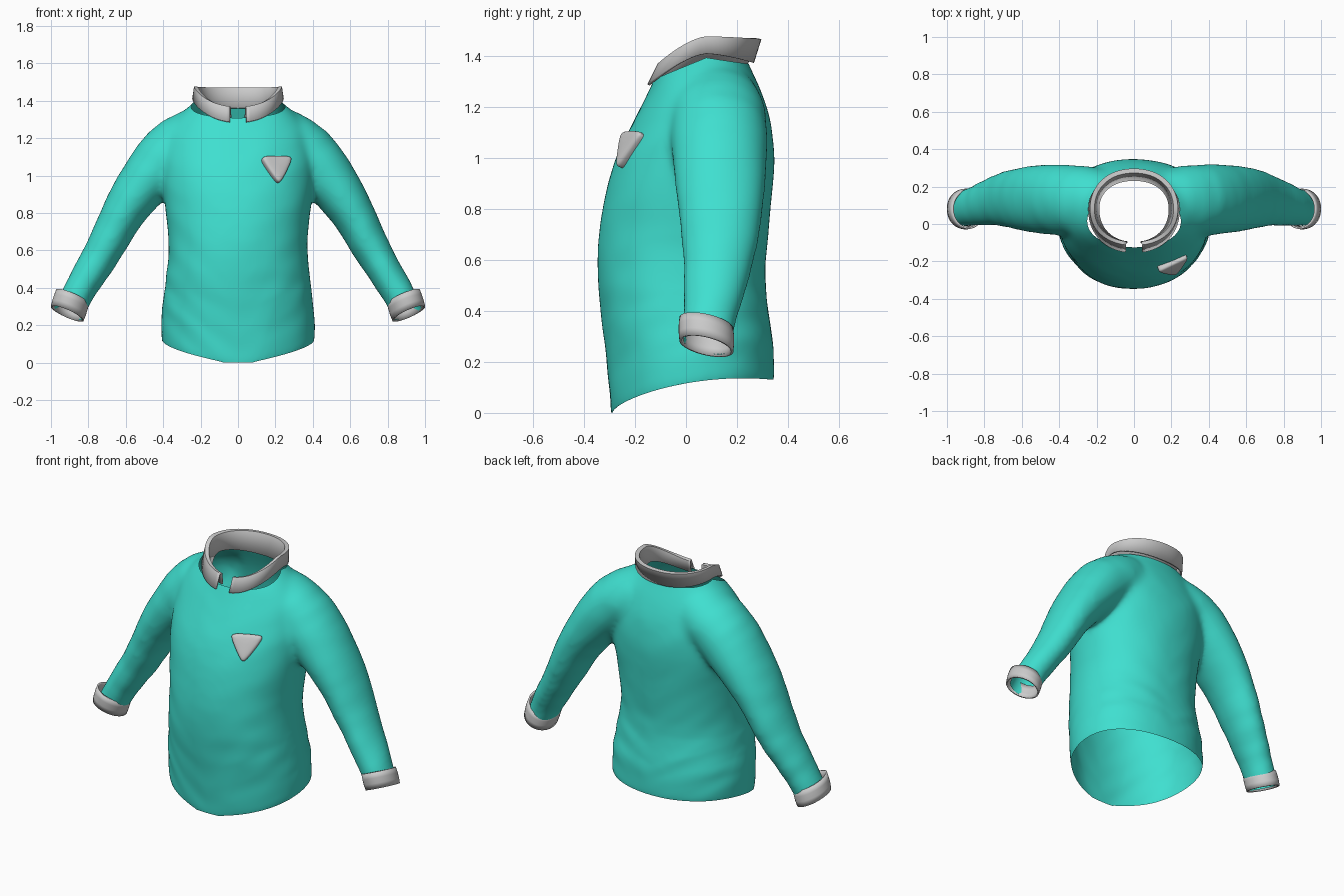
import bpy, bmesh, math
from mathutils import Vector, noise

if "Cube" in bpy.data.objects:
    bpy.data.objects.remove(bpy.data.objects["Cube"])

def make_object(name, bm, mat=None):
    me = bpy.data.meshes.new(name)
    bm.to_mesh(me)
    bm.free()
    ob = bpy.data.objects.new(name, me)
    bpy.context.collection.objects.link(ob)
    if mat:
        me.materials.append(mat)
    return ob

def smooth(ob, angle=40):
    bpy.ops.object.select_all(action='DESELECT')
    bpy.context.view_layer.objects.active = ob
    ob.select_set(True)
    bpy.ops.object.shade_smooth_by_angle(angle=math.radians(angle))

def loft(bm, rings, closed=True, caps=False):
    """Bridge rows of points with quads."""
    rows = [[bm.verts.new(p) for p in r] for r in rings]
    n = len(rows[0])
    faces = []
    for a, b in zip(rows, rows[1:]):
        for i in range(n if closed else n - 1):
            j = (i + 1) % n
            faces.append(bm.faces.new((a[i], a[j], b[j], b[i])))
    if caps:
        faces += [bm.faces.new(rows[0]), bm.faces.new(rows[-1])]
    bmesh.ops.recalc_face_normals(bm, faces=faces)

def spow(v, e):
    return math.copysign(abs(v) ** e, v)

teal = bpy.data.materials.new("teal_cloth")
teal.diffuse_color = (0.05, 0.74, 0.63, 1)
teal.use_nodes = True
teal.node_tree.nodes["Principled BSDF"].inputs["Base Color"].default_value = teal.diffuse_color
N = 40
ANG = [2 * math.pi * i / N for i in range(N)]

# Torso: z, half width, front y, back y
torso = [(-.10, .41, -.29, .345), (0, .412, -.297, .347), (.15, .412, -.308, .347),
         (.3, .402, -.322, .337), (.5, .378, -.348, .308), (.64, .368, -.352, .318),
         (.84, .39, -.325, .337), (.98, .412, -.29, .352), (1.12, .41, -.222, .342),
         (1.22, .39, -.17, .315), (1.30, .345, -.13, .28), (1.37, .265, -.095, .245),
         (1.43, .19, -.075, .225), (1.52, .17, -.06, .22)]
# Sleeve: x, y, z, radius across, radius in y
sleeve = [(.08, .11, 1.225, .185, .18), (.25, .12, 1.195, .168, .19), (.37, .13, 1.12, .172, .19),
          (.475, .132, .995, .15, .19), (.605, .133, .83, .118, .172), (.69, .138, .645, .104, .148),
          (.785, .115, .487, .09, .125), (.865, .092, .36, .084, .104), (.91, .085, .26, .086, .1),
          (.945, .083, .18, .086, .1)]

bm = bmesh.new()
loft(bm, [[(w * spow(math.cos(a), .92), (f + b) / 2 + (b - f) / 2 * spow(math.sin(a), .92), z)
           for a in ANG] for z, w, f, b in torso], caps=True)
for s in (-1, 1):
    rings = []
    for i, (x, y, z, ru, rv) in enumerate(sleeve):
        p, q = sleeve[max(i - 1, 0)], sleeve[min(i + 1, len(sleeve) - 1)]
        t = Vector((q[0] - p[0], 0, q[2] - p[2])).normalized()
        rings.append([(s * (x - t.z * ru * math.cos(a)), y + rv * math.sin(a),
                       z + t.x * ru * math.cos(a)) for a in ANG])
    loft(bm, rings, caps=True)
shirt = make_object("shirt_body", bm, teal)

# Fuse torso and sleeves into one skin
m = shirt.modifiers.new("round", 'SUBSURF')
m.levels = 1
m = shirt.modifiers.new("fuse", 'REMESH')
m.mode = 'VOXEL'
m.voxel_size = .014
m = shirt.modifiers.new("soften", 'SMOOTH')
m.factor, m.iterations = .5, 24
ev = shirt.evaluated_get(bpy.context.evaluated_depsgraph_get())
bm = bmesh.new()
bm.from_mesh(ev.to_mesh())
ev.to_mesh_clear()
shirt.modifiers.clear()

# Open the hem, neck and wrists
def cut(co, no, keep):
    vs = [v for v in bm.verts if keep(v.co)]
    es = {e for v in vs for e in v.link_edges}
    fs = {f for v in vs for f in v.link_faces}
    bmesh.ops.bisect_plane(bm, geom=vs + list(es) + list(fs), plane_co=co, plane_no=no, clear_outer=True)

cut((0, 0, 0), (0, 0, -1), lambda c: abs(c.x) < .6)
cut((0, .08, 1.395), (0, -.42, 1), lambda c: c.z > 1.1)
cut((0, .08, 1.395), (0, .15, 1), lambda c: c.z > 1.1)
for s in (-1, 1):
    cut((s * .908, .085, .268), (s * .4, -.2, -.9), lambda c: c.x * s > .65)

# Curved hem and soft cloth folds
bm.normal_update()
for v in bm.verts:
    c = v.co
    amt = .003 + .003 * max(0, 1 - abs(c.z - .35) / .35)
    fold = noise.noise(Vector((c.x * 5 + c.z * 3, c.y * 5, c.z * 8 - abs(c.x) * 4)))
    new = c + v.normal * fold * amt
    if abs(c.x) < .5 and c.z < .5:
        t = min(max((c.y + .288) / .63, 0), 1)
        new.z = c.z + .2 * t ** .6 * (1 - .35 * t * t) * (1 - c.z / .5)
    v.co = new
bm.to_mesh(shirt.data)
bm.free()
smooth(shirt, 60)

# Collar rails: half width, side z, front y, front z, back y, back z
rails = [(.19, 1.385, -.10, 1.30, .235, 1.36), (.215, 1.47, -.10, 1.36, .275, 1.467),
         (.232, 1.474, -.112, 1.364, .292, 1.465), (.24, 1.41, -.15, 1.285, .262, 1.375)]

def collar_point(r, a):
    w, zs, yf, zf, yb, zb = r
    c = math.cos(a)
    y, z = (yf, zf) if c > 0 else (yb, zb)
    k = abs(c)
    return (w * spow(math.sin(a), .92), .08 + (y - .08) * k ** .92, zs + (z - zs) * k ** 1.4)

bm = bmesh.new()
steps = [.16 + (2 * math.pi - .32) * i / 72 for i in range(73)]
loft(bm, [[collar_point(r, a) for r in rails] for a in steps], closed=False)
collar = make_object("collar", bm)
m = collar.modifiers.new("thickness", 'SOLIDIFY')
m.thickness, m.offset = .01, 0
smooth(collar)

# Cuffs
for s, side in ((-1, "left"), (1, "right")):
    bm = bmesh.new()
    rings = []
    for k in range(4):
        t = k / 3
        g = 1 + .03 * math.sin(math.pi * t)
        cx, cy, cz = .885 + .028 * t, .08, .352 - .09 * t
        rings.append([(s * (cx + .088 * g * math.cos(a)), cy + .106 * g * math.sin(a),
                       cz + .037 * math.cos(a) - .022 * math.sin(a)) for a in ANG])
    loft(bm, rings)
    cuff = make_object("cuff_" + side, bm)
    m = cuff.modifiers.new("thickness", 'SOLIDIFY')
    m.thickness, m.offset = .01, -1
    smooth(cuff)

# Chest patch: padded triangle lying on the chest
A, B, C = Vector((.118, -.257, 1.108)), Vector((.302, -.17, 1.108)), Vector((.225, -.28, .95))
nrm = (C - A).cross(B - A).normalized()
if nrm.y > 0:
    nrm = -nrm
outline = []
for p, q, r in ((A, C, B), (B, A, C), (C, B, A)):
    outline.append(p + (q - p) * .2)
    outline.append(p + (q + r - 2 * p) * .05)
    outline.append(p + (r - p) * .2)
mid = (A + B + C) / 3
bm = bmesh.new()
loft(bm, [[mid + (p - mid) * k + nrm * h for p in outline]
          for k, h in ((.95, -.06), (1.03, -.012), (1, .0), (.8, .01))], caps=True)
patch = make_object("chest_patch", bm)
m = patch.modifiers.new("round", 'SUBSURF')
m.levels = m.render_levels = 2
smooth(patch, 60)
